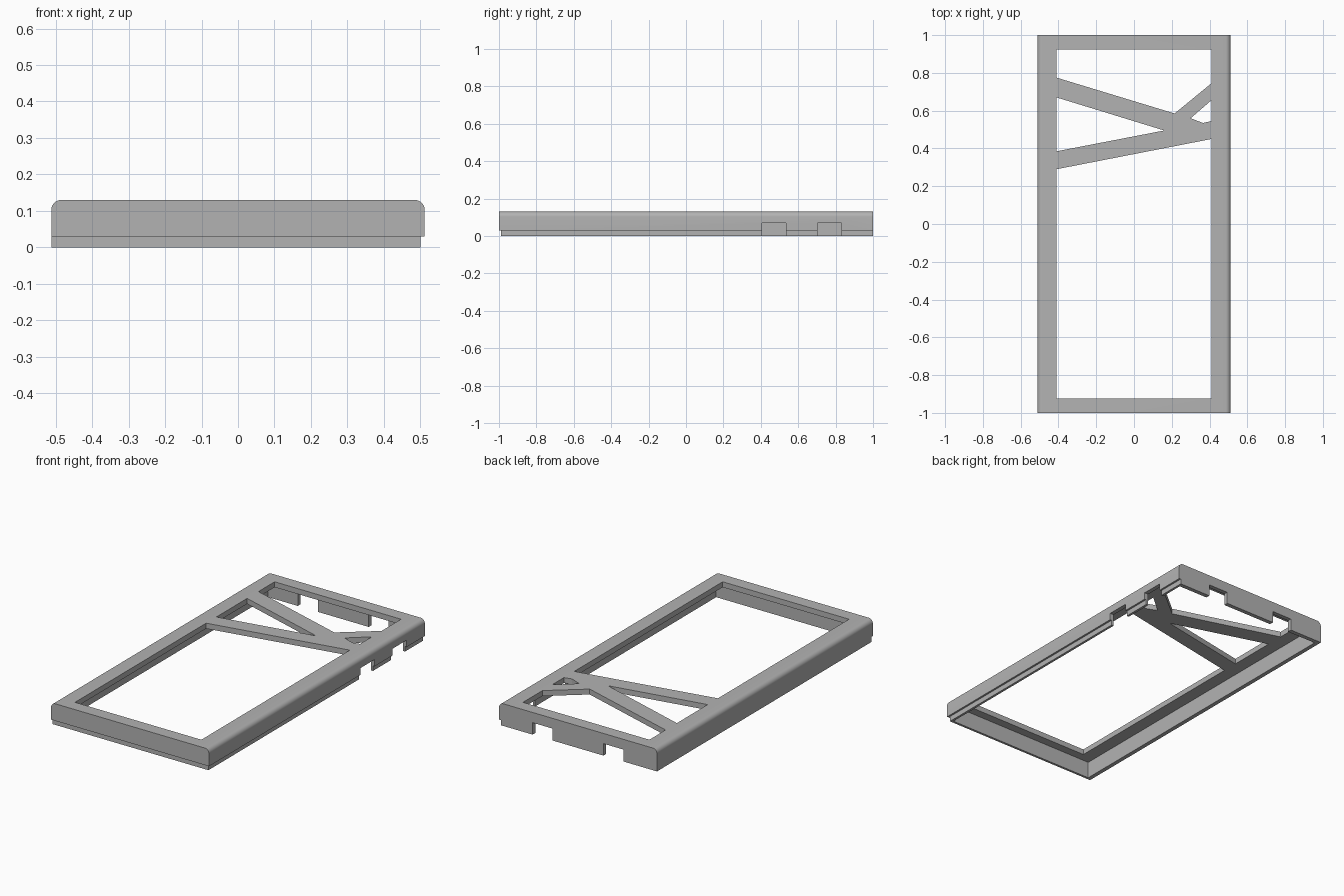
import bpy
import bmesh
from math import sin, cos, pi
from mathutils import Vector

cube = bpy.data.objects.get("Cube")
if cube:
    bpy.data.objects.remove(cube, do_unlink=True)

HALF_W, HALF_L, HEIGHT = 0.512, 1.0, 0.13
WALL, PLATE, ROUND = 0.025, 0.032, 0.027
LIP_H, LIP_IN = 0.03, 0.011
OPEN_X, OPEN_Y = 0.41, 0.925

grey = bpy.data.materials.new("plain grey")
grey.use_nodes = True
grey.diffuse_color = (0.45, 0.45, 0.45, 1)
grey.node_tree.nodes["Principled BSDF"].inputs["Base Color"].default_value = (0.45, 0.45, 0.45, 1)


def prism(name, points, offset):
    """Extrude a flat polygon of 3D points along an offset."""
    bm = bmesh.new()
    face = bm.faces.new([bm.verts.new(p) for p in points])
    grown = bmesh.ops.extrude_face_region(bm, geom=[face], use_keep_orig=True)
    moved = [g for g in grown["geom"] if isinstance(g, bmesh.types.BMVert)]
    bmesh.ops.translate(bm, verts=moved, vec=Vector(offset))
    bmesh.ops.recalc_face_normals(bm, faces=bm.faces)
    mesh = bpy.data.meshes.new(name)
    bm.to_mesh(mesh)
    bm.free()
    mesh.materials.append(grey)
    obj = bpy.data.objects.new(name, mesh)
    bpy.context.collection.objects.link(obj)
    return obj


def flat_prism(name, outline, z0, z1):
    return prism(name, [(x, y, z0) for x, y in outline], (0, 0, z1 - z0))


def box(name, x0, x1, y0, y1, z0, z1):
    return flat_prism(name, [(x0, y0), (x1, y0), (x1, y1), (x0, y1)], z0, z1)


def cut(target, cutter):
    cutter.hide_render = True
    mod = target.modifiers.new("cut", "BOOLEAN")
    mod.operation = "DIFFERENCE"
    mod.solver = "EXACT"
    mod.object = cutter
    bpy.context.view_layer.objects.active = target
    bpy.ops.object.modifier_apply(modifier=mod.name)
    bpy.data.objects.remove(cutter, do_unlink=True)


# Frame body: cross-section with rounded upper long edges
profile = [(-HALF_W, 0), (HALF_W, 0)]
for side, start in ((1, 0), (-1, pi / 2)):
    for i in range(9):
        a = start + i * pi / 16
        profile.append((side * (HALF_W - ROUND) + ROUND * cos(a),
                        HEIGHT - ROUND + ROUND * sin(a)))
frame = prism("case_frame", [(x, -HALF_L, z) for x, z in profile], (0, 2 * HALF_L, 0))

# Hollow underside
cut(frame, box("cavity", WALL - HALF_W, HALF_W - WALL,
               WALL - HALF_L, HALF_L - WALL, -0.1, HEIGHT - PLATE))

# Windows in the top plate, leaving the branching struts between them
X, Y = OPEN_X, OPEN_Y
windows = {
    "back_window": [(-X, Y), (-X, 0.775), (0.215, 0.585), (X, 0.745), (X, Y)],
    "strut_gap": [(-X, 0.67), (-X, 0.385), (0.16, 0.495)],
    "small_gap": [(X, 0.655), (0.30, 0.56), (0.365, 0.535), (X, 0.545)],
    "front_window": [(-X, -Y), (X, -Y), (X, 0.45), (-X, 0.29)],
}
for name, outline in windows.items():
    cut(frame, flat_prism(name, outline, 0.05, 0.2))

# Recessed lip along the left side and the front
cut(frame, box("side_rebate", HALF_W - LIP_IN, 0.6, -1.1, 1.1, -0.1, LIP_H))
cut(frame, box("front_rebate", -0.6, 0.6, -1.1, LIP_IN - HALF_L, -0.1, LIP_H))

# Port notches in the left and back walls
for y in (0.405, 0.702):
    cut(frame, box("side_notch", 0.45, 0.6, y, y + 0.13, -0.1, 0.07))
for x in (-0.295, 0.165):
    cut(frame, box("back_notch", x, x + 0.13, 0.95, 1.1, -0.1, 0.07))

# Smooth rounded edges, sharp corners
bpy.ops.object.select_all(action="DESELECT")
frame.select_set(True)
bpy.context.view_layer.objects.active = frame
bpy.ops.object.shade_smooth_by_angle(angle=pi / 6)
